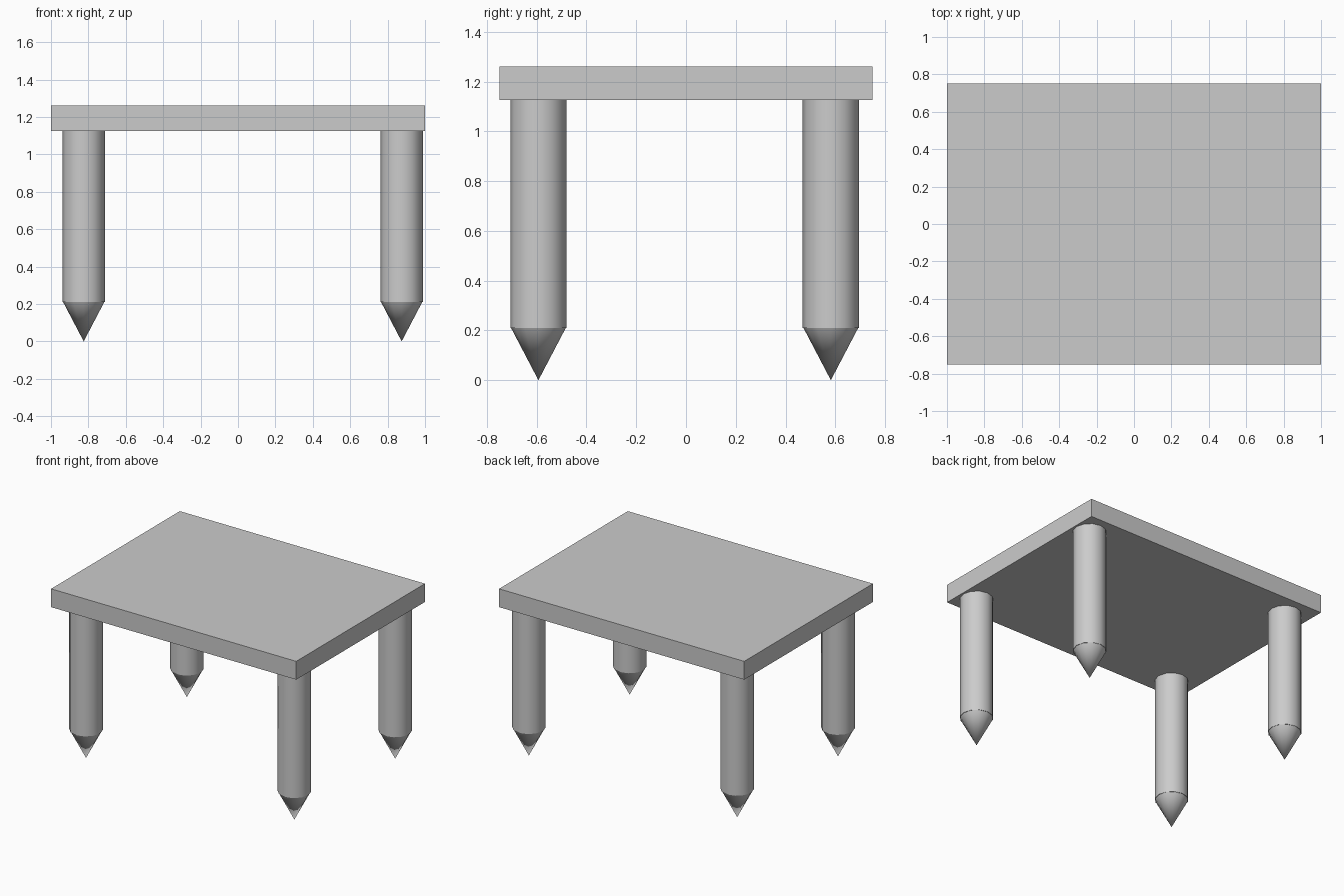
import bpy
import math

if "Cube" in bpy.data.objects:
    bpy.data.objects.remove(bpy.data.objects["Cube"])

SIDES = 12


def smooth(obj, name):
    obj.name = name
    bpy.ops.object.shade_smooth_by_angle(angle=math.radians(40))


# Table top slab
bpy.ops.mesh.primitive_cube_add(size=1, location=(0, 0, 1.1925))
top = bpy.context.object
top.name = "table_top"
top.scale = (2.0, 1.5, 0.135)


# Round leg with a pointed foot
def leg(name, x, y):
    bpy.ops.mesh.primitive_cylinder_add(
        vertices=SIDES, radius=0.113, depth=0.925, location=(x, y, 0.6725))
    smooth(bpy.context.object, name + "_leg")
    bpy.ops.mesh.primitive_cone_add(
        vertices=SIDES, radius1=0, radius2=0.11, depth=0.21, location=(x, y, 0.105))
    smooth(bpy.context.object, name + "_foot")


# Four legs, set slightly off centre
for side, x in (("left", -0.825), ("right", 0.875)):
    for end, y in (("front", -0.593), ("back", 0.582)):
        leg(end + "_" + side, x, y)
